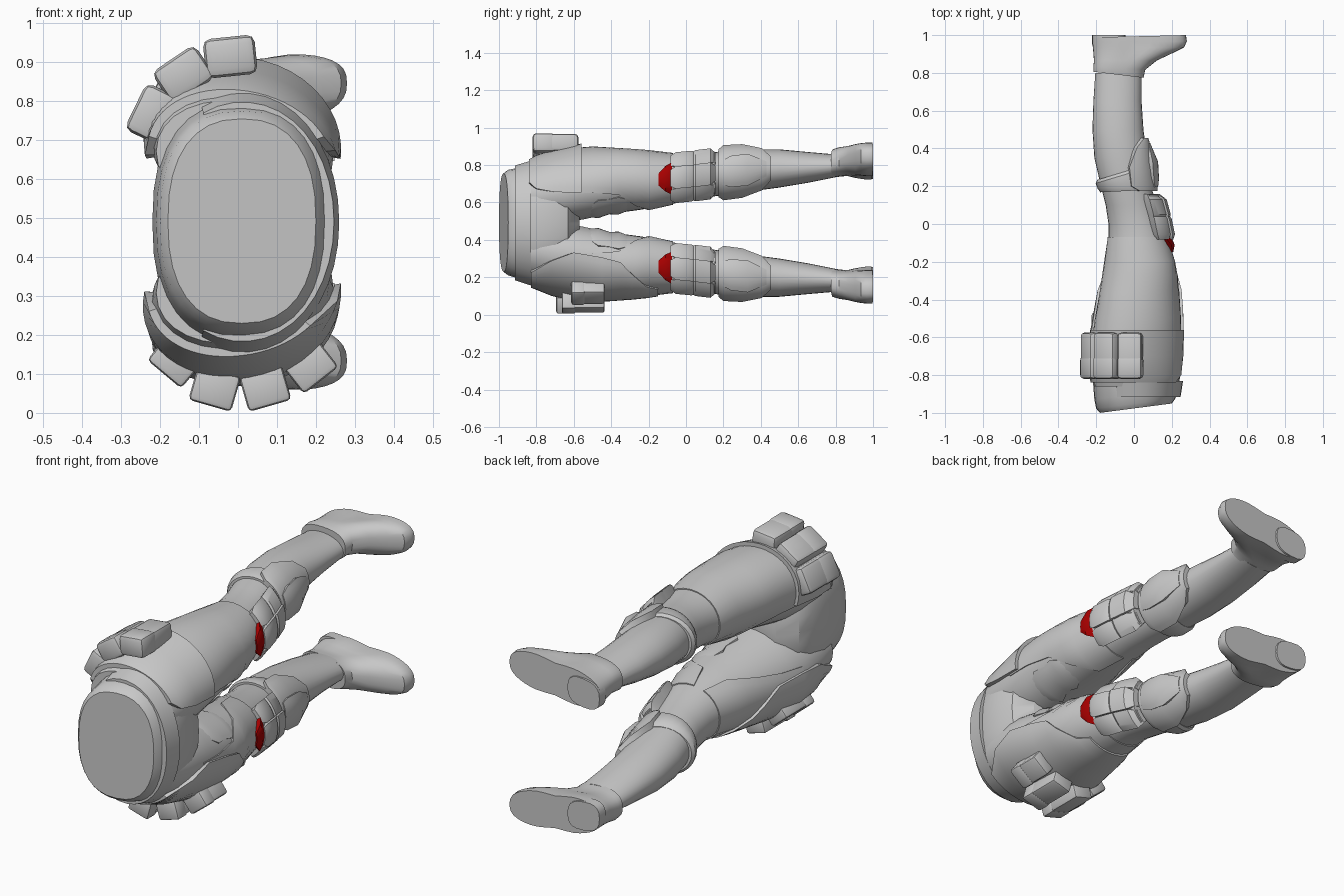
import bpy, bmesh, math
from mathutils import Matrix, Vector

if "Cube" in bpy.data.objects:
    bpy.data.objects.remove(bpy.data.objects["Cube"])

MID = 0.98  # the two legs mirror about z = MID / 2


def material(name, rgb):
    m = bpy.data.materials.new(name)
    m.diffuse_color = (*rgb, 1)
    m.use_nodes = True
    m.node_tree.nodes["Principled BSDF"].inputs["Base Color"].default_value = m.diffuse_color
    return m


GREY = material("grey", (0.58, 0.58, 0.58))
RED = material("red", (0.4, 0.0, 0.0))


def finish(name, bm, mat, angle=35):
    bmesh.ops.recalc_face_normals(bm, faces=bm.faces)
    me = bpy.data.meshes.new(name)
    bm.to_mesh(me)
    bm.free()
    me.materials.append(mat)
    ob = bpy.data.objects.new(name, me)
    bpy.context.collection.objects.link(ob)
    bpy.ops.object.select_all(action='DESELECT')
    ob.select_set(True)
    bpy.context.view_layer.objects.active = ob
    bpy.ops.object.shade_smooth_by_angle(angle=math.radians(angle))
    return ob


def loft(name, rings, side=1, mat=GREY):
    """Skin closed rings of points and cap both ends; side -1 mirrors to the lower leg."""
    bm = bmesh.new()
    vs = [[bm.verts.new((x, y, z if side > 0 else MID - z)) for x, y, z in r] for r in rings]
    for a, b in zip(vs, vs[1:]):
        for i in range(len(a)):
            j = (i + 1) % len(a)
            bm.faces.new((a[i], a[j], b[j], b[i]))
    bm.faces.new(vs[0])
    bm.faces.new(vs[-1])
    return finish(name, bm, mat)


def section(row, deg, off=0.0, p=2.05, tilt=0.0, waist=0.0):
    """Point on a rounded cross-section given as (y, x0, x1, z0, z1, skew)."""
    y, x0, x1, z0, z1, skew = row
    c, s = math.cos(math.radians(deg)), math.sin(math.radians(deg))
    dx = ((x1 - x0) / 2 + off) * math.copysign(abs(c) ** (2 / p), c)
    dz = ((z1 - z0) / 2 + off) * math.copysign(abs(s) ** (2 / p), s)
    dz *= 1 - waist * math.exp(-(dx / 0.07) ** 2)
    return ((x0 + x1) / 2 + dx, y + tilt * dx, (z0 + z1) / 2 + dz + skew * dx)


def ring(row, n=28, **kw):
    return [section(row, 360 * i / n, **kw) for i in range(n)]


def sample(table, y):
    for a, b in zip(table, table[1:]):
        if y <= b[0]:
            t = (y - a[0]) / (b[0] - a[0])
            return tuple(u + (v - u) * t for u, v in zip(a, b))
    return table[-1]


def plate(name, table, rows, side=1, mat=GREY, n=14):
    """Curved plate hugging a lofted body; rows are (y, start angle, end angle, height)."""
    rings = []
    for y, a0, a1, off in rows:
        r = sample(table, y)
        angs = [a0 + (a1 - a0) * i / n for i in range(n + 1)]
        rings.append([section(r, a, off) for a in angs]
                     + [section(r, a, -0.012) for a in reversed(angs)])
    return loft(name, rings, side, mat)


def box(name, x, z, deg, y0, y1, width, depth, side, bevel=0.015):
    """Bevelled box whose depth points outward at the given angle."""
    if side < 0:
        z, deg = MID - z, -deg
    bm = bmesh.new()
    bmesh.ops.create_cube(bm, size=1)
    bmesh.ops.scale(bm, vec=(width, y1 - y0, depth), verts=bm.verts)
    bmesh.ops.bevel(bm, geom=bm.edges[:], offset=bevel, segments=2, affect='EDGES', profile=0.5)
    m = Matrix.Translation(Vector((x, (y0 + y1) / 2, z))) @ Matrix.Rotation(math.radians(90 - deg), 4, 'Y')
    bmesh.ops.transform(bm, matrix=m, verts=bm.verts)
    return finish(name, bm, GREY, 30)


# Pelvis and waist, with a flat slanted top
PELVIS = [(-0.975, -.18, .20, .23, .755, 0), (-0.95, -.20, .22, .21, .775, 0),
          (-0.9, -.21, .235, .195, .785, 0), (-0.8, -.22, .245, .165, .815, 0),
          (-0.7, -.21, .245, .18, .80, 0), (-0.63, -.185, .225, .25, .73, 0), (-0.57, -.10, .14, .38, .60, 0)]
loft("pelvis", [ring(r, 32, p=2.4, tilt=0.13 if r[0] < -0.85 else 0.0) for r in PELVIS])
plate("belt", PELVIS, [(-0.915, -115, 115, .016), (-0.83, -115, 115, .018)], n=24)

# Leg body, hip to ankle
LEG = [(-0.86, -.21, .22, .50, .80, -.1), (-0.78, -.22, .235, .495, .835, -.12),
       (-0.65, -.225, .245, .495, .878, -.12), (-0.55, -.21, .245, .51, .895, -.1),
       (-0.4, -.18, .235, .54, .885, -.06), (-0.25, -.155, .22, .56, .875, -.03),
       (-0.1, -.135, .185, .585, .862, 0), (0, -.135, .15, .61, .855, 0), (0.1, -.15, .12, .625, .862, 0),
       (0.2, -.175, .09, .64, .875, 0), (0.35, -.21, .07, .66, .884, 0), (0.5, -.22, .05, .68, .884, 0),
       (0.65, -.215, .04, .705, .87, 0), (0.8, -.205, .04, .735, .857, 0)]

# Boot, ankle to sole
BOOT = [(.79, -.215, .05, .735, .885, .03), (.825, -.215, .06, .74, .895, .06),
        (.865, -.212, .12, .743, .90, .09), (.905, -.215, .205, .735, .908, .1),
        (.935, -.218, .265, .732, .912, .1), (.965, -.22, .28, .728, .915, .1), (.994, -.22, .275, .728, .915, .1)]

for side, tag in ((1, "left"), (-1, "right")):
    loft(tag + "_leg", [ring(r) for r in LEG], side)
    loft(tag + "_boot", [ring(r, 40, p=2.6, tilt=(-.12, -.06, 0, 0, 0, .01, .024)[i],
                              waist=(0, 0, .04, .08, .12, .14, .14)[i])
                         for i, r in enumerate(BOOT)], side)
    heel = [(.95, -.222, -.035, .726, .868, .1), (1.0, -.222, -.045, .726, .868, .1)]
    loft(tag + "_heel", [ring(r, 20, p=2.7) for r in heel], side)

    # Thigh covering that sweeps to the inside above the knee
    plate(tag + "_thigh_cover", LEG, [(-.62, -5, 200, .004), (-.5, -10, 205, .007), (-.36, -20, 215, .009),
                                      (-.27, -50, 225, .01), (-.2, -85, 235, .01), (-.07, -95, 245, .005)],
          side, n=24)
    # Padded folds on the inner thigh
    plate(tag + "_inner_folds", LEG, [(-.53, -70, -40, -.006), (-.47, -85, -25, .009), (-.41, -80, -28, .001),
                                      (-.36, -85, -25, .009), (-.29, -75, -40, -.006)], side, n=10)

    # Red plate above the knee
    plate(tag + "_red_plate", LEG, [(-.148, -10, 12, .012), (-.11, -22, 25, .028), (-.075, -31, 34, .024)],
          side, RED)
    # Three-part knee pad on a backing
    plate(tag + "_knee_backing", LEG, [(-.075, -42, 47, .025), (.155, -44, 49, .035)], side)
    for a0, a1, h in ((-50, -18, .038), (-17, 21, .048), (22, 56, .038)):
        plate(tag + "_knee_pad", LEG, [(-.082, a0 + 4, a1 - 4, h * .6), (-.055, a0, a1, h),
                                       (.03, a0, a1, h + .01), (.04, a0, a1, h + .005),
                                       (.05, a0, a1, h + .012), (.13, a0, a1, h + .014),
                                       (.158, a0 + 4, a1 - 4, h * .7)], side, n=8)

    # Shin guard with a raised centre, and its strap round the calf
    plate(tag + "_shin_guard", LEG, [(.175, -60, 66, .026), (.2, -74, 80, .034), (.3, -74, 78, .034),
                                     (.405, -54, 57, .028), (.455, -28, 31, .02)], side)
    plate(tag + "_shin_ridge", LEG, [(.195, -24, 26, .036), (.24, -28, 32, .048), (.33, -28, 32, .055),
                                     (.43, -16, 18, .026)], side, n=8)
    strap = [sample(LEG, y) for y in (.175, .2, .26, .275)]
    loft(tag + "_calf_strap", [ring(r, off=o, tilt=t) for r, o, t in
                               zip(strap, (.01, .018, .014, .002), (.05, .08, .3, .3))], side)

# Left hip skirt with three pouches
plate("hip_skirt", LEG, [(-.84, 26, 170, .02), (-.8, 12, 188, .024), (-.7, 2, 195, .02),
                         (-.56, -6, 198, .02)], 1, n=24)
for x, z, deg in ((-.02, .915, 96), (-.14, .868, 124), (-.218, .767, 154)):
    box("hip_pouch", x, z, deg, -.815, -.575, .13, .095, 1, .02)
    box("hip_pouch_flap", x, z, deg, -.82, -.70, .133, .101, 1, .02)

# Right outer thigh plate with four pouches
plate("outer_thigh_plate", LEG, [(-.83, 42, 168, .02), (-.72, 13, 190, .022), (-.6, -5, 194, .02),
                                 (-.45, -5, 192, .022), (-.35, -1, 174, .022), (-.29, 17, 158, .022),
                                 (-.21, 42, 138, .02), (-.15, 50, 128, .016)], -1, n=24)
for x, z, deg, y0, y1 in ((-.16, .845, 130, -.69, -.47), (-.06, .917, 106, -.69, -.45),
                          (.07, .917, 74, -.66, -.435), (.185, .86, 52, -.61, -.435)):
    box("thigh_pouch", x, z, deg, y0, y1, .108, .085, -1, .012)
    box("thigh_pouch_flap", x, z, deg, y0 - .004, y0 + .07, .114, .093, -1, .012)
